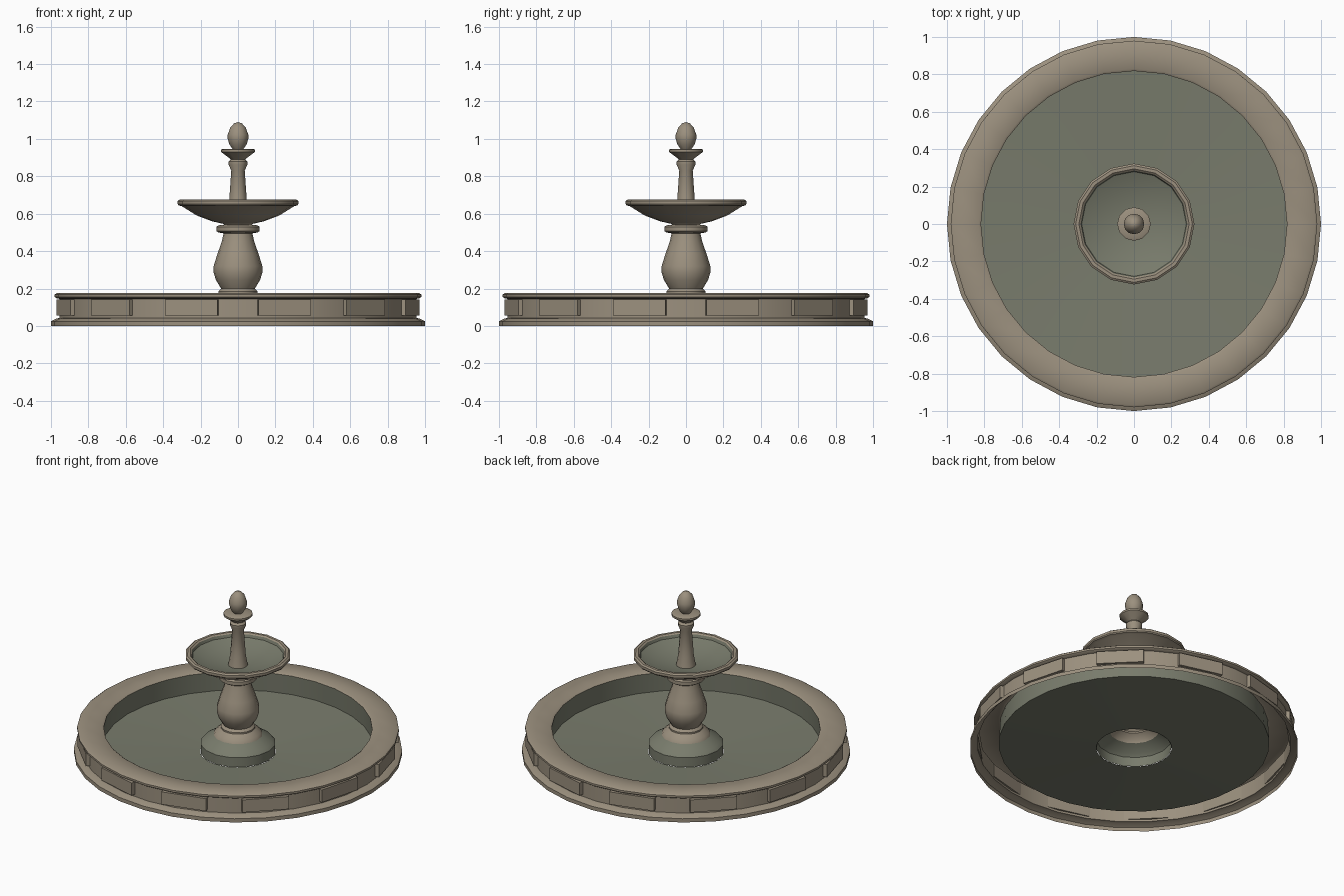
import bpy, bmesh
from math import sin, cos, pi, radians
from mathutils import Matrix


def material(name, rgb):
    m = bpy.data.materials.new(name)
    m.diffuse_color = (*rgb, 1)
    return m


stone = material("stone", (0.33, 0.28, 0.21))
mossy = material("mossy_stone", (0.19, 0.20, 0.15))


def finish(name, bm, mat, angle=35):
    me = bpy.data.meshes.new(name)
    bm.to_mesh(me)
    bm.free()
    me.materials.append(mat)
    ob = bpy.data.objects.new(name, me)
    bpy.context.collection.objects.link(ob)
    bpy.ops.object.select_all(action='DESELECT')
    ob.select_set(True)
    bpy.context.view_layer.objects.active = ob
    bpy.ops.object.shade_smooth_by_angle(angle=radians(angle))
    return ob


def lathe(name, profile, sides, mat):
    """Spin an (r, z) profile, listed bottom-outside to top, into an open shell."""
    bm = bmesh.new()
    rings = []
    for r, z in profile:
        n = 1 if r == 0 else sides
        rings.append([bm.verts.new((r * cos(2 * pi * i / sides), r * sin(2 * pi * i / sides), z))
                      for i in range(n)])
    for a, b in zip(rings, rings[1:]):
        for i in range(sides):
            j = (i + 1) % sides
            if len(b) == 1:
                bm.faces.new((a[i], a[j], b[0]))
            else:
                bm.faces.new((a[i], a[j], b[j], b[i]))
    return finish(name, bm, mat)


# Pool wall: stepped plinth, body and overhanging rim
lathe("pool_wall", [(1.0, 0), (1.0, 0.025), (0.97, 0.04), (0.955, 0.042), (0.955, 0.145),
                    (0.97, 0.148), (0.98, 0.155), (0.98, 0.168), (0.968, 0.176),
                    (0.83, 0.176), (0.818, 0.168)], 32, stone)

# Pool lining: inner wall and gently sloping floor
lathe("pool_lining", [(0.818, 0.168), (0.825, 0.04), (0.23, 0.012)], 32, mossy)

# Twelve raised flat panels around the wall
bm = bmesh.new()
for k in range(12):
    place = Matrix.Rotation(radians(15 + 30 * k), 4, 'Z') @ Matrix.Translation((0.953, 0, 0.098))
    bmesh.ops.create_cube(bm, size=1, matrix=place @ Matrix.Diagonal((0.026, 0.288, 0.084, 1)))
finish("wall_panels", bm, stone)

# Pedestal foot standing in the pool
lathe("pedestal_foot", [(0.23, 0.012), (0.23, 0.075), (0.212, 0.095), (0.15, 0.13)], 16, mossy)

# Baluster-shaped pedestal with collar
lathe("pedestal", [(0.15, 0.13), (0.14, 0.15), (0.105, 0.175), (0.105, 0.185), (0.09, 0.2),
                   (0.118, 0.245), (0.13, 0.285), (0.13, 0.32), (0.11, 0.385), (0.087, 0.45),
                   (0.077, 0.495), (0.105, 0.5), (0.115, 0.507), (0.115, 0.53),
                   (0.105, 0.538), (0.075, 0.54), (0.085, 0.55)], 16, stone)

# Upper bowl: outside and lip in stone, hollow in mossy stone
lathe("upper_bowl", [(0.075, 0.545), (0.14, 0.56), (0.22, 0.59), (0.3, 0.64), (0.318, 0.645),
                     (0.323, 0.652), (0.323, 0.668), (0.312, 0.676), (0.295, 0.676),
                     (0.286, 0.668)], 16, stone)
lathe("bowl_hollow", [(0.286, 0.668), (0.28, 0.65), (0.2, 0.617), (0.06, 0.595), (0.0, 0.595)], 16, mossy)

# Spout column, small saucer and egg finial
lathe("spout_column", [(0.06, 0.595), (0.048, 0.66), (0.045, 0.7), (0.036, 0.83), (0.05, 0.862),
                       (0.05, 0.878), (0.043, 0.887), (0.032, 0.892)], 12, stone)
lathe("saucer", [(0.032, 0.885), (0.05, 0.9), (0.09, 0.93), (0.09, 0.942), (0.08, 0.947),
                 (0.028, 0.947)], 12, stone)
lathe("finial", [(0.028, 0.945), (0.046, 0.97), (0.055, 1.0), (0.055, 1.022), (0.042, 1.06),
                 (0.022, 1.082), (0, 1.09)], 12, stone)
